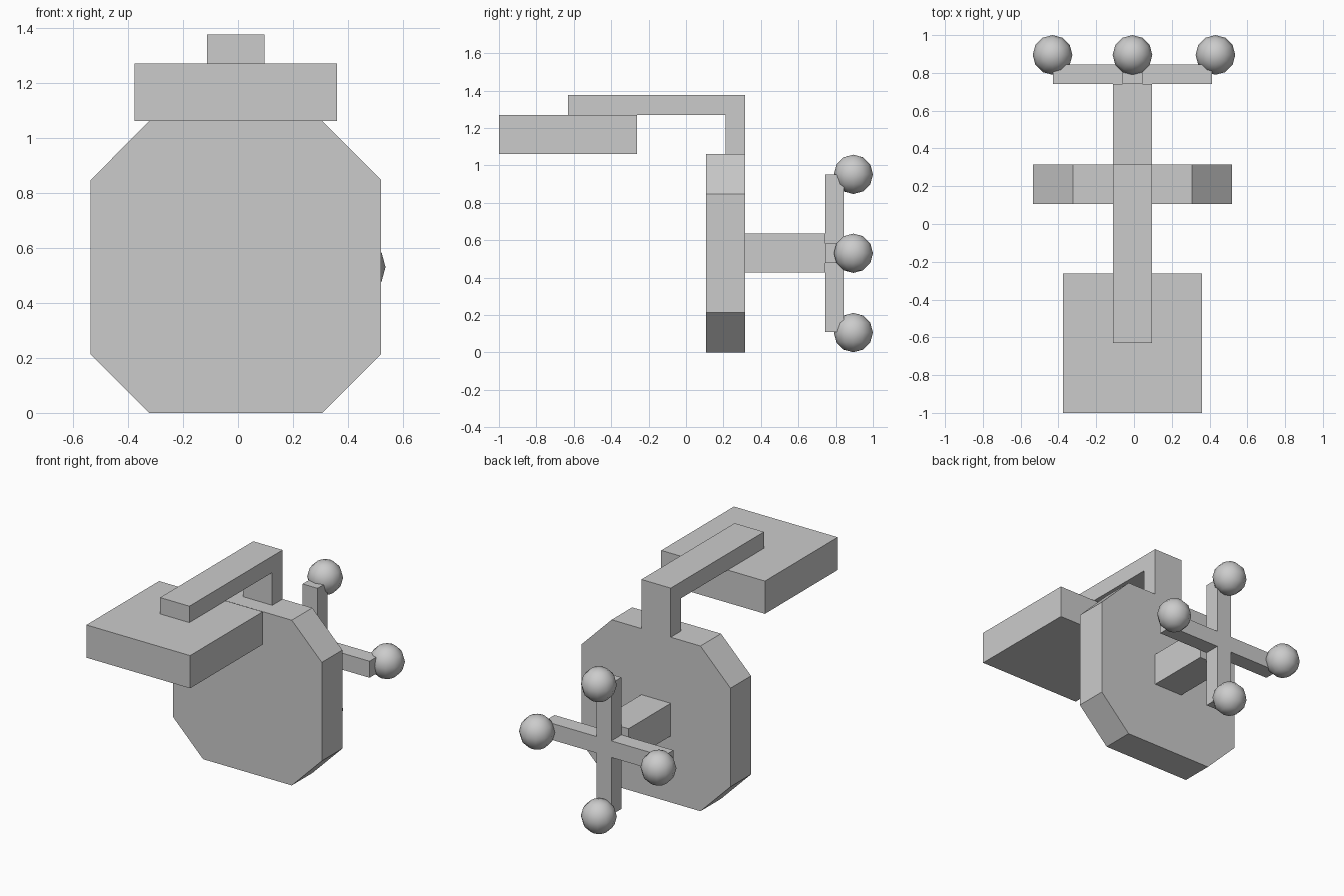
import bpy, bmesh
from mathutils import Vector

if "Cube" in bpy.data.objects:
    bpy.data.objects.remove(bpy.data.objects["Cube"])

CX = -0.008  # centre line of the body


def extrude(name, pts, direction):
    """Extrude a closed 3D outline along a vector."""
    bm = bmesh.new()
    face = bm.faces.new([bm.verts.new(p) for p in pts])
    out = bmesh.ops.extrude_face_region(bm, geom=[face])
    verts = [v for v in out["geom"] if isinstance(v, bmesh.types.BMVert)]
    bmesh.ops.translate(bm, vec=Vector(direction), verts=verts)
    bmesh.ops.recalc_face_normals(bm, faces=bm.faces)
    mesh = bpy.data.meshes.new(name)
    bm.to_mesh(mesh)
    bm.free()
    obj = bpy.data.objects.new(name, mesh)
    bpy.context.collection.objects.link(obj)
    return obj


def box(name, x0, x1, y0, y1, z0, z1):
    return extrude(name, [(x0, y0, z0), (x1, y0, z0), (x1, y1, z0), (x0, y1, z0)],
                   (0, 0, z1 - z0))


# Octagonal body plate
h, c, zc = 0.528, 0.315, 0.53
octagon = [(-c, -h), (c, -h), (h, -c), (h, c), (c, h), (-c, h), (-h, c), (-h, -c)]
extrude("body_plate", [(CX + x, 0.107, zc + z * zc / h) for x, z in octagon], (0, 0.208, 0))

# Bent neck arm
arm = [(0.315, 1.06), (0.315, 1.375), (-0.63, 1.375), (-0.63, 1.27), (0.21, 1.27), (0.21, 1.06)]
extrude("neck_arm", [(CX - 0.104, y, z) for y, z in arm], (0.208, 0, 0))

# Front slab hanging under the arm
box("front_slab", CX - 0.368, CX + 0.368, -1.0, -0.263, 1.06, 1.27)

# Rear post
box("rear_post", CX - 0.104, CX + 0.104, 0.315, 0.742, 0.426, 0.636)

# Cross-shaped handle
a, w = 0.422, 0.053
cross = [(-w, -a), (w, -a), (w, -w), (a, -w), (a, w), (w, w),
         (w, a), (-w, a), (-w, w), (-a, w), (-a, -w), (-w, -w)]
extrude("cross_handle", [(CX + x, 0.742, zc + z) for x, z in cross], (0, 0.102, 0))

# Ball knobs on the handle ends
knobs = {"left": (-0.431, 0.53), "right": (0.431, 0.53), "top": (CX, 0.952), "bottom": (CX, 0.106)}
for side, (x, z) in knobs.items():
    bpy.ops.mesh.primitive_uv_sphere_add(segments=12, ring_count=6, radius=0.105,
                                         location=(x, 0.895, z))
    bpy.context.object.name = side + "_knob"
    bpy.ops.object.shade_smooth()
